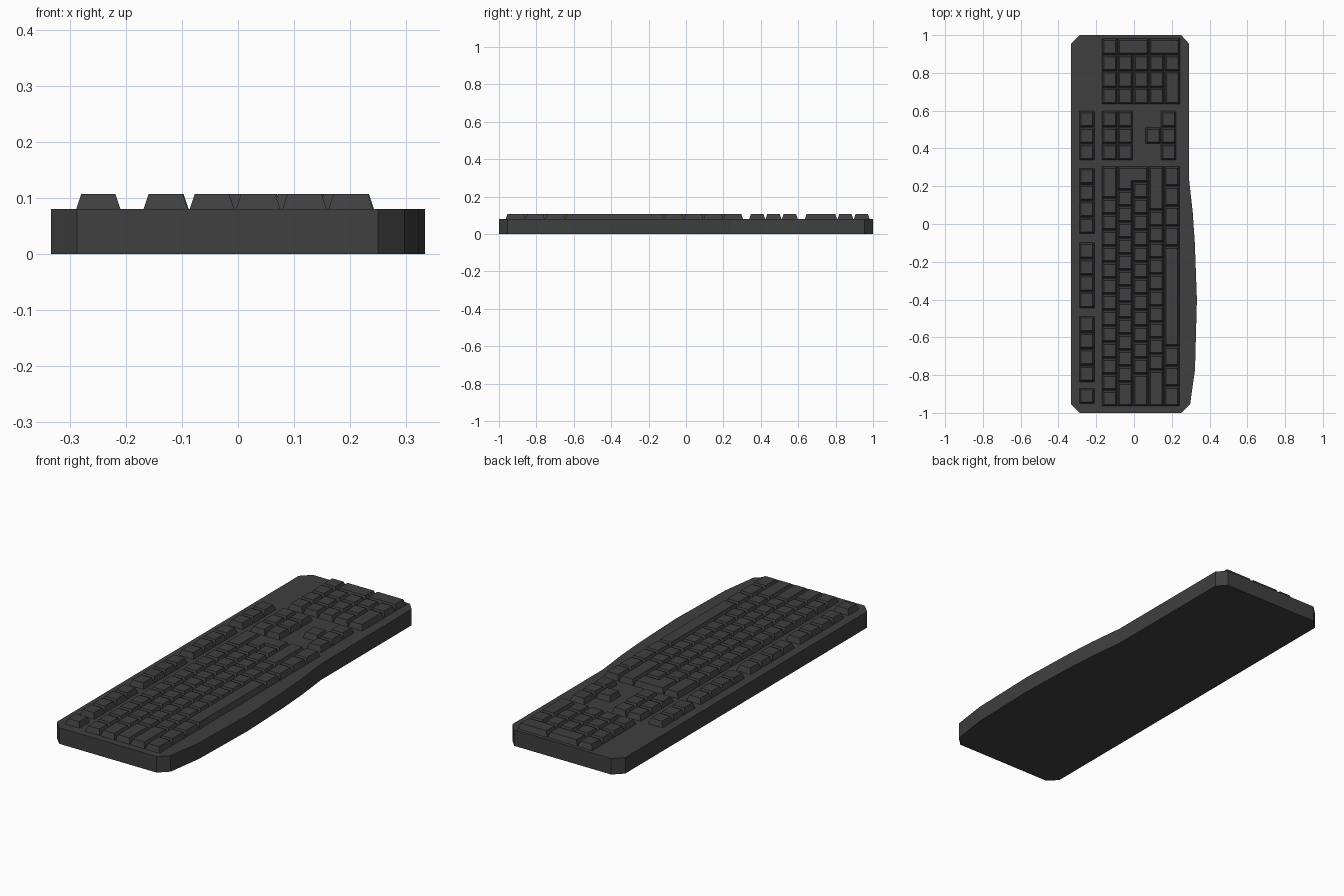
import bpy, bmesh

if "Cube" in bpy.data.objects:
    bpy.data.objects.remove(bpy.data.objects["Cube"])

grey = bpy.data.materials.new("charcoal_plastic")
grey.diffuse_color = (0.05, 0.05, 0.05, 1)
grey.use_nodes = True
grey.node_tree.nodes["Principled BSDF"].inputs["Base Color"].default_value = grey.diffuse_color

DECK, TOP = 0.08, 0.107      # case top, key top
U = 0.0847                   # key pitch along y
ROWS = [-0.170, -0.0875, -0.005, 0.0775, 0.160]   # far edge of each key row
W = 0.082                    # key row depth
INSET, GAP = 0.0105, 0.0015


def finish(bm, name):
    bmesh.ops.recalc_face_normals(bm, faces=bm.faces)
    me = bpy.data.meshes.new(name)
    bm.to_mesh(me)
    bm.free()
    me.materials.append(grey)
    ob = bpy.data.objects.new(name, me)
    bpy.context.collection.objects.link(ob)
    return ob


def loft(bm, low, high, z0, z1):
    a = [bm.verts.new((x, y, z0)) for x, y in low]
    b = [bm.verts.new((x, y, z1)) for x, y in high]
    n = len(a)
    bm.faces.new(a)
    bm.faces.new(b)
    for i in range(n):
        j = (i + 1) % n
        bm.faces.new((a[i], a[j], b[j], b[i]))


def rect(x0, x1, y0, y1, d):
    return [(x0 + d, y0 + d), (x1 - d, y0 + d), (x1 - d, y1 - d), (x0 + d, y1 - d)]


def key(bm, x0, x1, y0, y1):
    loft(bm, rect(x0, x1, y0, y1, GAP), rect(x0, x1, y0, y1, INSET), DECK, TOP)


def run(bm, x, y, widths, unit=U):
    """Row of keys starting at y, widths in key units."""
    for w in widths:
        key(bm, x, x + W, y, y + w * unit)
        y += w * unit


# case with chamfered corners and bulging palm edge
outline = [(-0.333, -0.955), (-0.287, -1), (0.25, -1), (0.297, -0.955),
           (0.323, -0.77), (0.333, -0.40), (0.322, -0.10), (0.311, 0.06),
           (0.291, 0.24), (0.291, 0.955), (0.25, 1), (-0.287, 1), (-0.333, 0.955)]
bm = bmesh.new()
loft(bm, outline, outline, 0, DECK)
finish(bm, "keyboard_case")

# function keys
bm = bmesh.new()
FX = -0.29
run(bm, FX, -0.953, [1])
for y in (-0.837, -0.446, -0.053):
    run(bm, FX, y, [1] * 4, 0.0873)
finish(bm, "function_keys")

# main typing block
Y0 = -0.965
bm = bmesh.new()
run(bm, ROWS[0], Y0, [1] * 13 + [2])
run(bm, ROWS[1], Y0, [1.5] + [1] * 12)
run(bm, ROWS[2], Y0, [2] + [1] * 12)
run(bm, ROWS[3], Y0, [2.25] + [1] * 10 + [2.75])
run(bm, ROWS[4], Y0, [1.25] * 3 + [0.15 / 1.0 + 6.1] + [1.25] * 4)
finish(bm, "typing_keys")

# L-shaped enter key across two rows
bm = bmesh.new()
yt, ya, yb = Y0 + 15 * U, Y0 + 13.5 * U, Y0 + 14 * U


def ell(d):
    x0, xm, x1 = ROWS[1], ROWS[2], ROWS[2] + W
    return [(x0 + d, ya + d), (xm - d, ya + d), (xm - d, yb + d),
            (x1 - d, yb + d), (x1 - d, yt - d), (x0 + d, yt - d)]


loft(bm, ell(GAP), ell(INSET), DECK, TOP)
finish(bm, "enter_key")

# navigation cluster and arrows
bm = bmesh.new()
P = 0.0873
for x in (FX, ROWS[0], ROWS[1], 0.142):
    run(bm, x, 0.337, [1] * 3, P)
run(bm, 0.06, 0.337 + P, [1], P)
finish(bm, "navigation_keys")

# number pad
bm = bmesh.new()
N0, NU = 0.634, 0.0873
NX = [-0.170, -0.0865, -0.003, 0.0795, 0.162]
for x in NX[:4]:
    run(bm, x, N0, [1, 1, 1], NU)
run(bm, NX[4], N0, [2, 1], NU)
y0, y1 = N0 + 3 * NU, N0 + 4 * NU
for a, b in ((NX[0], NX[1]), (NX[1], NX[3]), (NX[3], NX[4] + W)):
    key(bm, a, b, y0, y1)
finish(bm, "number_pad_keys")
